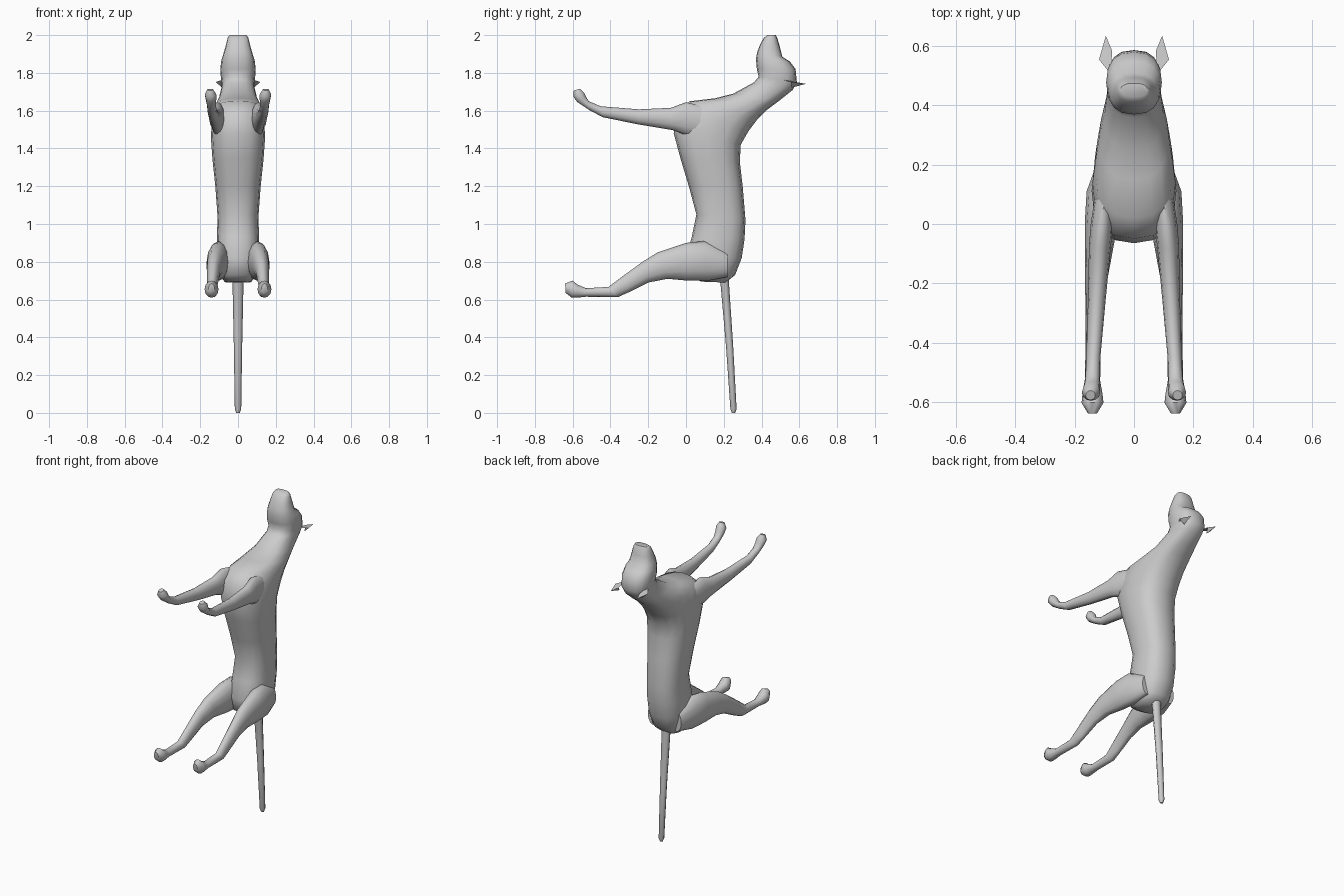
import bpy, bmesh, math
from mathutils import Vector

coat = bpy.data.materials.new("grey_coat")
coat.diffuse_color = (0.6, 0.6, 0.6, 1)


def finish(name, bm, mirror=False):
    bmesh.ops.recalc_face_normals(bm, faces=bm.faces)
    me = bpy.data.meshes.new(name)
    bm.to_mesh(me)
    bm.free()
    me.materials.append(coat)
    ob = bpy.data.objects.new(name, me)
    bpy.context.collection.objects.link(ob)
    if mirror:
        ob.modifiers.new("Mirror", 'MIRROR').use_mirror_merge = False
    bpy.ops.object.select_all(action='DESELECT')
    ob.select_set(True)
    bpy.context.view_layer.objects.active = ob
    bpy.ops.object.shade_smooth_by_angle(angle=math.radians(55))
    return ob


def spow(v, e):
    return math.copysign(abs(v) ** e, v)


def loft(name, rings, sides=12, square=1.0, mirror=False):
    """Each ring: (y1, z1, y2, z2, centre x, half width), spanning two profile points."""
    bm = bmesh.new()
    loops = []
    for y1, z1, y2, z2, cx, hw in rings:
        a, b = Vector((cx, y1, z1)), Vector((cx, y2, z2))
        mid, half = (a + b) / 2, (a - b) / 2
        loop = []
        for i in range(sides):
            t = 2 * math.pi * i / sides
            p = mid + half * spow(math.cos(t), square)
            p.x += hw * spow(math.sin(t), square)
            loop.append(bm.verts.new(p))
        loops.append(loop)
    for l0, l1 in zip(loops, loops[1:]):
        for i in range(sides):
            j = (i + 1) % sides
            bm.faces.new((l0[i], l0[j], l1[j], l1[i]))
    bm.faces.new(loops[0])
    bm.faces.new(loops[-1])
    return finish(name, bm, mirror)


# Torso, neck and head in one run from rump to nose
loft("body", [
    (0.08, 0.695, 0.21, 0.69, 0, 0.07),
    (0.02, 0.73, 0.26, 0.73, 0, 0.097),
    (0.00, 0.82, 0.295, 0.82, 0, 0.112),
    (0.03, 0.93, 0.31, 0.92, 0, 0.112),
    (0.055, 1.05, 0.315, 1.02, 0, 0.108),
    (0.015, 1.20, 0.30, 1.20, 0, 0.12),
    (-0.03, 1.35, 0.285, 1.33, 0, 0.135),
    (-0.065, 1.48, 0.29, 1.42, 0, 0.143),
    (-0.05, 1.59, 0.33, 1.49, 0, 0.14),
    (0.02, 1.65, 0.375, 1.55, 0, 0.132),
    (0.15, 1.665, 0.43, 1.605, 0, 0.118),
    (0.25, 1.69, 0.49, 1.65, 0, 0.10),
    (0.36, 1.75, 0.565, 1.71, 0, 0.086),
    (0.385, 1.78, 0.587, 1.75, 0, 0.09),
    (0.375, 1.82, 0.58, 1.82, 0, 0.094),
    (0.37, 1.875, 0.55, 1.86, 0, 0.088),
    (0.377, 1.91, 0.51, 1.885, 0, 0.078),
    (0.392, 1.95, 0.495, 1.945, 0, 0.064),
    (0.412, 1.985, 0.483, 1.985, 0, 0.055),
    (0.43, 2.0, 0.475, 2.0, 0, 0.045),
], sides=16, square=0.8)

# Front legs with raised paws
loft("front_legs", [
    (0.10, 1.62, 0.09, 1.46, 0.10, 0.032),
    (0.00, 1.645, 0.00, 1.47, 0.108, 0.038),
    (-0.08, 1.615, -0.07, 1.497, 0.115, 0.037),
    (-0.25, 1.607, -0.25, 1.527, 0.125, 0.03),
    (-0.45, 1.623, -0.44, 1.565, 0.137, 0.024),
    (-0.515, 1.65, -0.515, 1.605, 0.14, 0.024),
    (-0.53, 1.675, -0.575, 1.645, 0.143, 0.028),
    (-0.54, 1.695, -0.597, 1.675, 0.145, 0.031),
    (-0.562, 1.716, -0.594, 1.707, 0.147, 0.016),
], mirror=True)

# Hind legs from thigh to paw
loft("hind_legs", [
    (0.22, 0.85, 0.22, 0.72, 0.085, 0.035),
    (0.10, 0.91, 0.12, 0.70, 0.10, 0.06),
    (0.00, 0.90, 0.01, 0.70, 0.11, 0.056),
    (-0.15, 0.85, -0.10, 0.71, 0.122, 0.044),
    (-0.23, 0.80, -0.20, 0.69, 0.13, 0.035),
    (-0.34, 0.72, -0.30, 0.64, 0.135, 0.028),
    (-0.41, 0.667, -0.36, 0.613, 0.138, 0.025),
    (-0.53, 0.66, -0.53, 0.615, 0.14, 0.026),
    (-0.575, 0.68, -0.575, 0.61, 0.14, 0.034),
    (-0.602, 0.70, -0.605, 0.61, 0.14, 0.037),
    (-0.64, 0.685, -0.637, 0.635, 0.14, 0.016),
], mirror=True)

# Tail hanging straight down
loft("tail", [
    (0.165, 0.75, 0.23, 0.75, 0, 0.034),
    (0.183, 0.68, 0.228, 0.68, 0, 0.029),
    (0.212, 0.35, 0.25, 0.35, 0, 0.022),
    (0.235, 0.02, 0.268, 0.02, 0, 0.017),
    (0.243, 0.0, 0.26, 0.0, 0, 0.009),
], sides=8)

# Thin pointed ears
bm = bmesh.new()
base = [bm.verts.new(p) for p in ((0.078, 0.505, 1.765), (0.118, 0.555, 1.752),
                                  (0.085, 0.56, 1.722), (0.074, 0.585, 1.75))]
tip = bm.verts.new((0.095, 0.635, 1.742))
for i in range(4):
    bm.faces.new((base[i], base[(i + 1) % 4], tip))
bm.faces.new(base)
finish("ears", bm, mirror=True)
